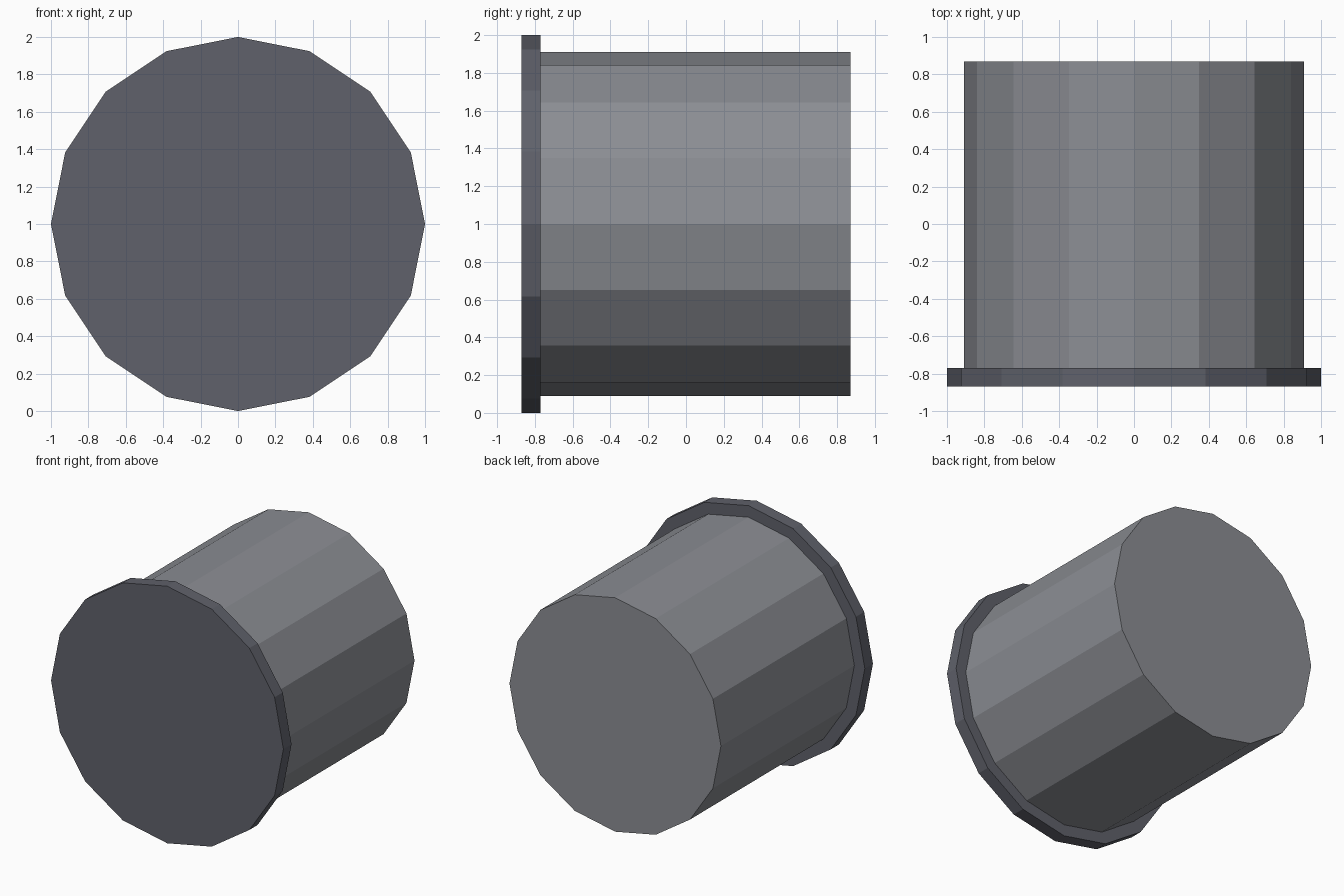
import bpy
from math import pi

if "Cube" in bpy.data.objects:
    bpy.data.objects.remove(bpy.data.objects["Cube"])


def drum(name, radius, y0, y1, color):
    """16-sided flat-shaded cylinder lying along y, centred at z = 1."""
    bpy.ops.mesh.primitive_cylinder_add(
        vertices=16, radius=radius, depth=y1 - y0,
        location=(0, (y0 + y1) / 2, 1), rotation=(pi / 2, 0, 0))
    obj = bpy.context.object
    obj.name = name
    bpy.ops.object.transform_apply(location=False, rotation=True, scale=True)
    mat = bpy.data.materials.new(name + "_grey")
    mat.diffuse_color = (*color, 1)
    mat.use_nodes = True
    mat.node_tree.nodes["Principled BSDF"].inputs["Base Color"].default_value = mat.diffuse_color
    obj.data.materials.append(mat)
    return obj


# Wide, thin, darker disc at the front
drum("front_flange", 1.0, -0.87, -0.77, (0.115, 0.12, 0.145))
# Long body behind it, seated slightly into the flange
drum("barrel", 0.91, -0.79, 0.87, (0.26, 0.27, 0.295))
